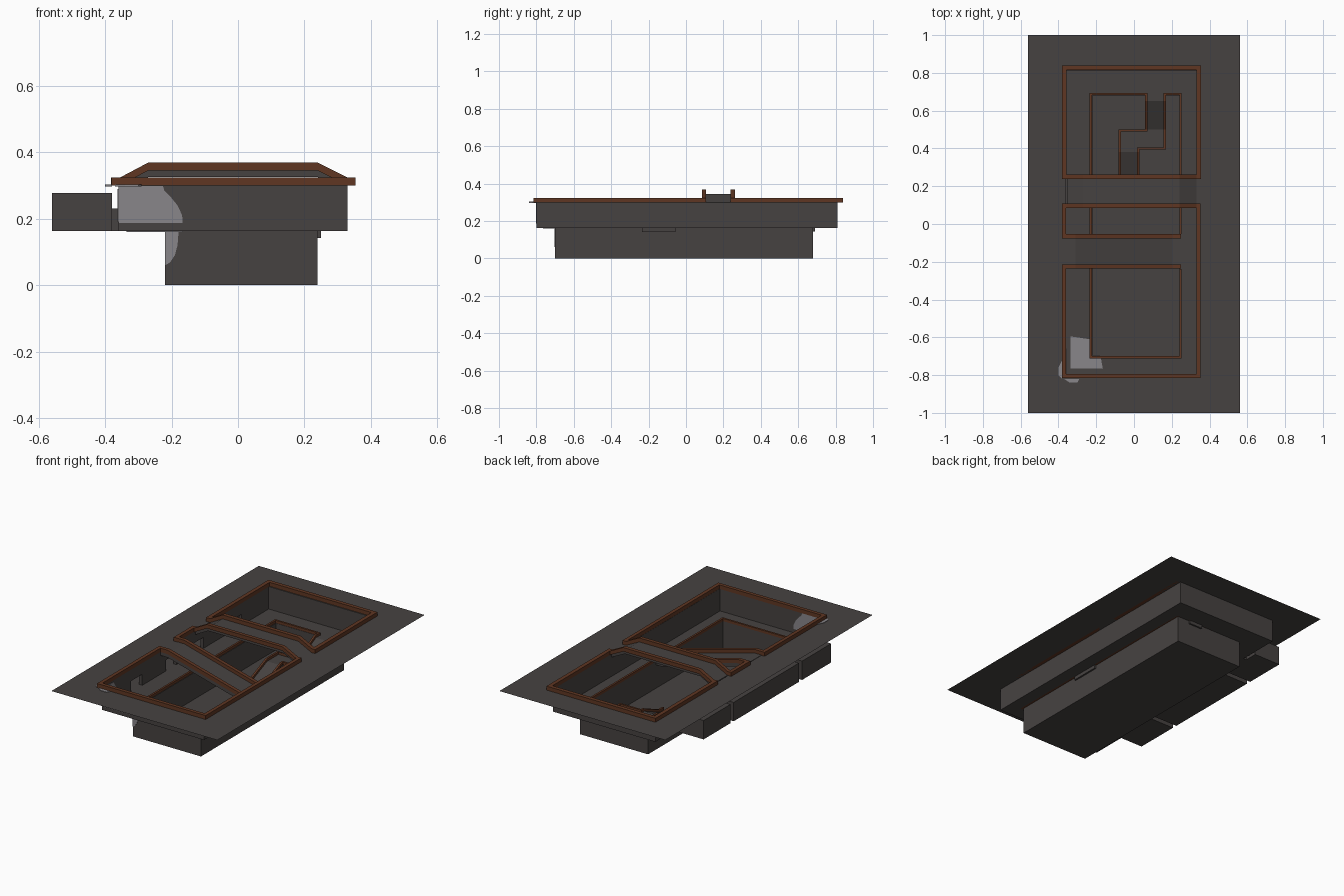
import bpy, bmesh
from mathutils import Vector

if "Cube" in bpy.data.objects:
    bpy.data.objects.remove(bpy.data.objects["Cube"])


def material(name, rgb):
    m = bpy.data.materials.new(name)
    m.diffuse_color = (*rgb, 1)
    m.use_nodes = True
    m.node_tree.nodes["Principled BSDF"].inputs["Base Color"].default_value = m.diffuse_color
    return m


STONE = material("dark stone", (0.062, 0.055, 0.053))
TRIM = material("rust brown", (0.115, 0.037, 0.016))
GREY = material("pale grey", (0.25, 0.24, 0.255))


def add(name, verts, faces, mat, fix=False):
    me = bpy.data.meshes.new(name)
    me.from_pydata([tuple(v) for v in verts], [], faces)
    if fix:
        bm = bmesh.new()
        bm.from_mesh(me)
        bmesh.ops.recalc_face_normals(bm, faces=bm.faces)
        bm.to_mesh(me)
        bm.free()
    me.materials.append(mat)
    ob = bpy.data.objects.new(name, me)
    bpy.context.collection.objects.link(ob)
    return ob


def sheets(name, quads, mat=STONE):
    verts = [v for q in quads for v in q]
    add(name, verts, [tuple(range(4 * i, 4 * i + 4)) for i in range(len(quads))], mat)


def flat(x0, x1, y0, y1, z):
    return [(x0, y0, z), (x1, y0, z), (x1, y1, z), (x0, y1, z)]


def wall_x(x, y0, y1, z0, z1):
    return [(x, y0, z0), (x, y1, z0), (x, y1, z1), (x, y0, z1)]


def wall_y(y, x0, x1, z0, z1):
    return [(x0, y, z0), (x0, y, z1), (x1, y, z1), (x1, y, z0)]


def ring(o, i, z):
    """flat ring between outer and inner rectangles (x0, x1, y0, y1)"""
    return [flat(o[0], o[1], o[2], i[2], z), flat(o[0], o[1], i[3], o[3], z),
            flat(o[0], i[0], i[2], i[3], z), flat(i[1], o[1], i[2], i[3], z)]


def door_wall(x, y0, y1, z0, z1, doors, top):
    quads, y = [], y0
    for a, b in doors:
        quads += [wall_x(x, y, a, z0, z1), wall_x(x, a, b, top, z1)]
        y = b
    return quads + [wall_x(x, y, y1, z0, z1)]


def sweep(name, path, width, lo, hi, mat, closed=False):
    """rectangular section along a path, mitred in plan"""
    pts = [Vector(p) for p in path]
    n = len(pts)
    verts, faces = [], []

    def direction(a, b):
        return Vector((b.x - a.x, b.y - a.y)).normalized()
    for i, p in enumerate(pts):
        d0 = direction(pts[i - 1], p) if closed or i else None
        d1 = direction(p, pts[(i + 1) % n]) if closed or i < n - 1 else None
        d0, d1 = d0 or d1, d1 or d0
        n0, n1 = Vector((-d0.y, d0.x)), Vector((-d1.y, d1.x))
        off = (n0 + n1) / (1 + n0.dot(n1)) * width / 2
        for s, h in ((-1, lo), (1, lo), (1, hi), (-1, hi)):
            verts.append((p.x + s * off.x, p.y + s * off.y, p.z + h))
    for i in range(n if closed else n - 1):
        a, b = 4 * i, 4 * ((i + 1) % n)
        for k in range(4):
            j = (k + 1) % 4
            faces.append((a + k, a + j, b + j, b + k))
    if not closed:
        faces += [(0, 1, 2, 3), tuple(4 * n - 4 + k for k in range(4))]
    add(name, verts, faces, mat, True)


G, M = 0.30, 0.163                      # ground level, ledge level
UP = (-0.36, 0.33, -0.80, 0.81)         # upper pit
LOW = (-0.22, 0.24, -0.70, 0.68)        # lower pit
DOORS = [(-0.52, -0.41), (-0.18, -0.08), (0.08, 0.18), (0.44, 0.55)]
DT = 0.23

# ground with pit opening
sheets("ground", ring((-0.56, 0.56, -1, 1), UP, G))
# upper pit walls and ledge
sheets("upper_pit", door_wall(UP[0], UP[2], UP[3], M, G, DOORS, DT)
       + [wall_x(UP[1], UP[2], UP[3], M, G), wall_y(UP[2], UP[0], UP[1], M, G),
          wall_y(UP[3], UP[0], UP[1], M, G)] + ring(UP, LOW, M))
# lower pit
sheets("lower_pit", [wall_x(x, LOW[2], LOW[3], 0, M) for x in LOW[:2]]
       + [wall_y(y, LOW[0], LOW[1], 0, M) for y in LOW[2:]] + [flat(*LOW, 0)])

# side rooms along the left
for i, (a, b) in enumerate([(-0.60, -0.32), (-0.29, 0.34), (0.37, 0.63)]):
    mine = [d for d in DOORS if a < d[0] < b]
    sheets(f"side_room_{i + 1}", door_wall(-0.38, a, b, M, 0.278, mine, DT)
           + [wall_x(-0.56, a, b, M, 0.278), wall_y(a, -0.56, -0.38, M, 0.278),
              wall_y(b, -0.56, -0.38, M, 0.278), flat(-0.56, -0.38, a, b, M),
              flat(-0.56, -0.38, a, b, 0.278)])
# doorway passages
for i, (a, b) in enumerate(DOORS):
    sheets(f"doorway_{i + 1}", [flat(-0.38, -0.36, a, b, M), flat(-0.38, -0.36, a, b, DT),
                                wall_y(a, -0.38, -0.36, M, DT), wall_y(b, -0.38, -0.36, M, DT)])


# arched bridge, descending ramp and zigzag ramp
def arch(y):
    return [(-0.355, y, G), (-0.27, y, 0.345), (0.24, y, 0.345), (0.33, y, G)]


def slope(y):
    return [(-0.36, y, G), (-0.31, y, G), (0.20, y, M), (0.25, y, M)]


sweep("arched_bridge", arch(0.173), 0.15, -0.02, 0, STONE)
sweep("long_ramp", slope(-0.145), 0.18, -0.021, 0.002, STONE)
sweep("zigzag_ramp", [(0.115, 0.69, M), (0.115, 0.65, M), (0.115, 0.5, 0.085),
                      (0.115, 0.45, 0.085), (-0.025, 0.45, 0.085), (-0.025, 0.38, 0.085),
                      (-0.025, 0.23, 0.021), (-0.025, 0.19, 0.021)], 0.09, -0.02, 0.001, STONE)

# upper trim: back opening loop, then one run round the other two openings
L, R = -0.37, 0.342
sweep("back_opening_trim", [(L, 0.25, G)] + arch(0.25) + [(R, 0.25, G), (R, 0.828, G), (L, 0.828, G)],
      0.024, 0, 0.024, TRIM, True)
sweep("front_openings_trim", slope(-0.065)[:0:-1] + [(L, -0.065, G), (L, 0.097, G)] + arch(0.097)
      + [(R, 0.097, G), (R, -0.805, G), (L, -0.805, G), (L, -0.225, G)] + slope(-0.225)[1:],
      0.022, 0, 0.024, TRIM)

# lower pit trim, following the zigzag ramp
l, r, f, b = -0.229, 0.246, -0.706, 0.688
sweep("lower_trim_left", [(0.246, -0.237, M), (r, f, M), (l, f, M), (l, b, M), (0.065, b, M),
                          (0.065, 0.65, M), (0.065, 0.5, 0.085), (0.065, 0.495, 0.085),
                          (-0.075, 0.495, 0.085), (-0.075, 0.38, 0.085), (-0.075, 0.23, 0.021),
                          (-0.075, 0.19, 0.021)], 0.012, 0, 0.016, TRIM)
sweep("lower_trim_right", [(r, -0.053, M), (r, b, M), (0.163, b, M), (0.163, 0.65, M),
                           (0.163, 0.5, 0.085), (0.163, 0.4, 0.085), (0.022, 0.4, 0.085),
                           (0.022, 0.38, 0.085), (0.022, 0.23, 0.021), (0.022, 0.19, 0.021)],
      0.012, 0, 0.016, TRIM)


# pale worn patches in the front left corner
def patch(name, pts, axis, at, t=0.003):
    def put(p, d):
        q = list(p)
        q.insert(axis, at + d)
        return q
    n = len(pts)
    verts = [put(p, -t) for p in pts] + [put(p, t) for p in pts]
    faces = [tuple(range(n)), tuple(range(n, 2 * n))]
    faces += [(i, (i + 1) % n, n + (i + 1) % n, n + i) for i in range(n)]
    add(name, verts, faces, GREY, True)


patch("upper_wall_patch", [(-0.358, 0.187), (-0.167, 0.187), (-0.168, 0.21), (-0.182, 0.24),
                           (-0.205, 0.268), (-0.222, 0.285), (-0.226, 0.299), (-0.358, 0.299)], 1, -0.80)
patch("lower_wall_patch", [(-0.219, 0.06), (-0.205, 0.068), (-0.19, 0.09), (-0.182, 0.12),
                           (-0.179, 0.16), (-0.219, 0.16)], 1, -0.70)
patch("left_wall_patch", [(-0.798, 0.19), (-0.70, 0.19), (-0.66, 0.24), (-0.69, 0.29), (-0.798, 0.29)], 0, -0.36)
patch("ledge_patch", [(-0.335, -0.765), (-0.165, -0.765), (-0.175, -0.712), (-0.235, -0.712),
                      (-0.235, -0.61), (-0.335, -0.595)], 2, M)
patch("ground_patch", [(-0.40, -0.80), (-0.38, -0.82), (-0.38, -0.72), (-0.40, -0.76)], 2, G)
patch("ground_front_patch", [(-0.37, -0.82), (-0.29, -0.82), (-0.30, -0.84), (-0.34, -0.84)], 2, G)
